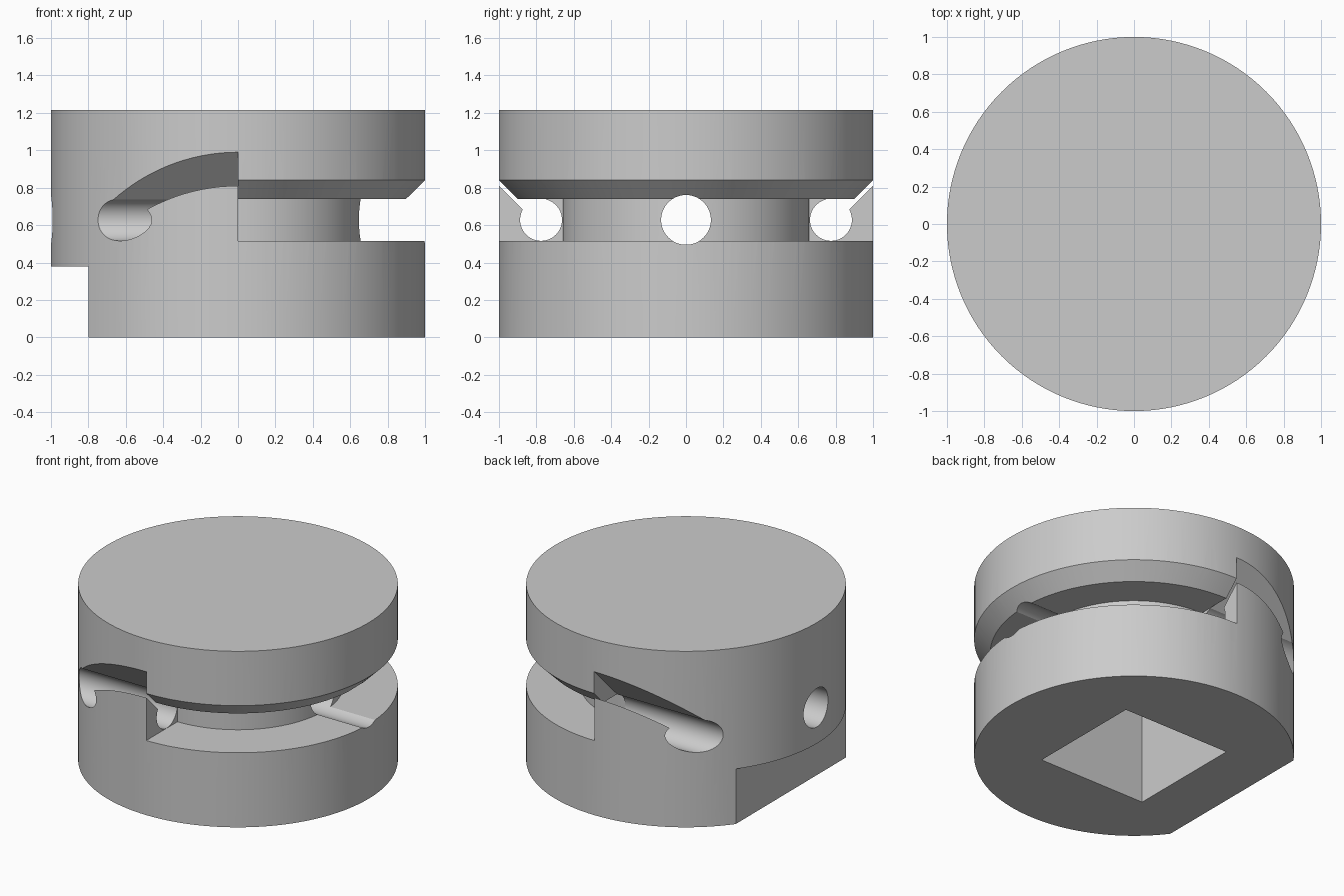
import bpy
import bmesh
from math import pi, cos, sin, radians
from mathutils import Matrix, Vector

if "Cube" in bpy.data.objects:
    bpy.data.objects.remove(bpy.data.objects["Cube"])

RADIUS, HEIGHT = 1.0, 1.215
HOLE_Z = 0.628

steel = bpy.data.materials.new("plain grey")
steel.use_nodes = True
steel.diffuse_color = (0.6, 0.6, 0.6, 1)
steel.node_tree.nodes["Principled BSDF"].inputs["Base Color"].default_value = (0.6, 0.6, 0.6, 1)


def finish(name, bm):
    bmesh.ops.recalc_face_normals(bm, faces=bm.faces)
    mesh = bpy.data.meshes.new(name)
    bm.to_mesh(mesh)
    bm.free()
    mesh.materials.append(steel)
    obj = bpy.data.objects.new(name, mesh)
    bpy.context.collection.objects.link(obj)
    return obj


def cylinder(name, radius, length, matrix, segments):
    bm = bmesh.new()
    bmesh.ops.create_cone(bm, cap_ends=True, segments=segments, radius1=radius,
                          radius2=radius, depth=length, matrix=matrix)
    return finish(name, bm)


def x_hole(name, radius, x0, x1, y):
    """Round cutter along x."""
    place = Matrix.Translation(((x0 + x1) / 2, y, HOLE_Z)) @ Matrix.Rotation(pi / 2, 4, 'Y')
    return cylinder(name, radius, x1 - x0, place, 64)


def x_prism(name, profile, x0, x1):
    """Extrude a (y, z) profile along x."""
    bm = bmesh.new()
    face = bm.faces.new([bm.verts.new((x0, y, z)) for y, z in profile])
    new = bmesh.ops.extrude_face_region(bm, geom=[face])["geom"]
    bmesh.ops.translate(bm, vec=Vector((x1 - x0, 0, 0)),
                        verts=[v for v in new if isinstance(v, bmesh.types.BMVert)])
    return finish(name, bm)


def half_ring(name, profile, steps):
    """Sweep an (r, z) profile through the +x half turn."""
    bm = bmesh.new()
    rings = []
    for i in range(steps + 1):
        a = radians(-90 + 180 * i / steps)
        rings.append([bm.verts.new((r * cos(a), r * sin(a), z)) for r, z in profile])
    n = len(profile)
    for a, b in zip(rings, rings[1:]):
        for j in range(n):
            k = (j + 1) % n
            bm.faces.new((a[j], a[k], b[k], b[j]))
    bm.faces.new(rings[0])
    bm.faces.new(rings[-1])
    return finish(name, bm)


# Main round body
body = cylinder("round_body", RADIUS, HEIGHT, Matrix.Translation((0, 0, HEIGHT / 2)), 128)

# Half-round groove with a chamfered upper lip
cutters = [half_ring("groove_cutter",
                     [(0.66, 0.515), (1.1, 0.515), (1.1, 0.94), (0.9, 0.74), (0.66, 0.74)], 64)]

# Side holes, each opened outward by a slanted slot
for side, s in (("left", 1), ("right", -1)):
    cutters.append(x_hole(side + "_hole_cutter", 0.112, -1.1, 0.02, s * 0.775))
    slot = [(0.7965, 0.6065), (1.2, 1.01), (1.2, 1.19), (0.7065, 0.6965)]
    cutters.append(x_prism(side + "_slot_cutter", [(s * y, z) for y, z in slot], -1.1, 0.001))

# Square socket from below, cross hole and lower flat
cutters.append(x_prism("socket_cutter",
                       [(-0.41, -0.1), (0.41, -0.1), (0.41, 0.82), (-0.41, 0.82)], -0.41, 0.41))
cutters.append(x_hole("cross_hole_cutter", 0.133, -1.1, 1.1, 0))
cutters.append(x_prism("flat_cutter",
                       [(-1.1, -0.1), (1.1, -0.1), (1.1, 0.38), (-1.1, 0.38)], -1.2, -0.8))

# Apply the cuts, then drop the cutters
bpy.context.view_layer.objects.active = body
for cutter in cutters:
    cutter.hide_render = True
    mod = body.modifiers.new(cutter.name, 'BOOLEAN')
    mod.operation = 'DIFFERENCE'
    mod.solver = 'EXACT'
    mod.object = cutter
    bpy.ops.object.modifier_apply(modifier=mod.name)
    bpy.data.objects.remove(cutter)

# Smooth curved walls, crisp edges
bpy.ops.object.select_all(action='DESELECT')
body.select_set(True)
bpy.ops.object.shade_smooth_by_angle(angle=radians(25))
